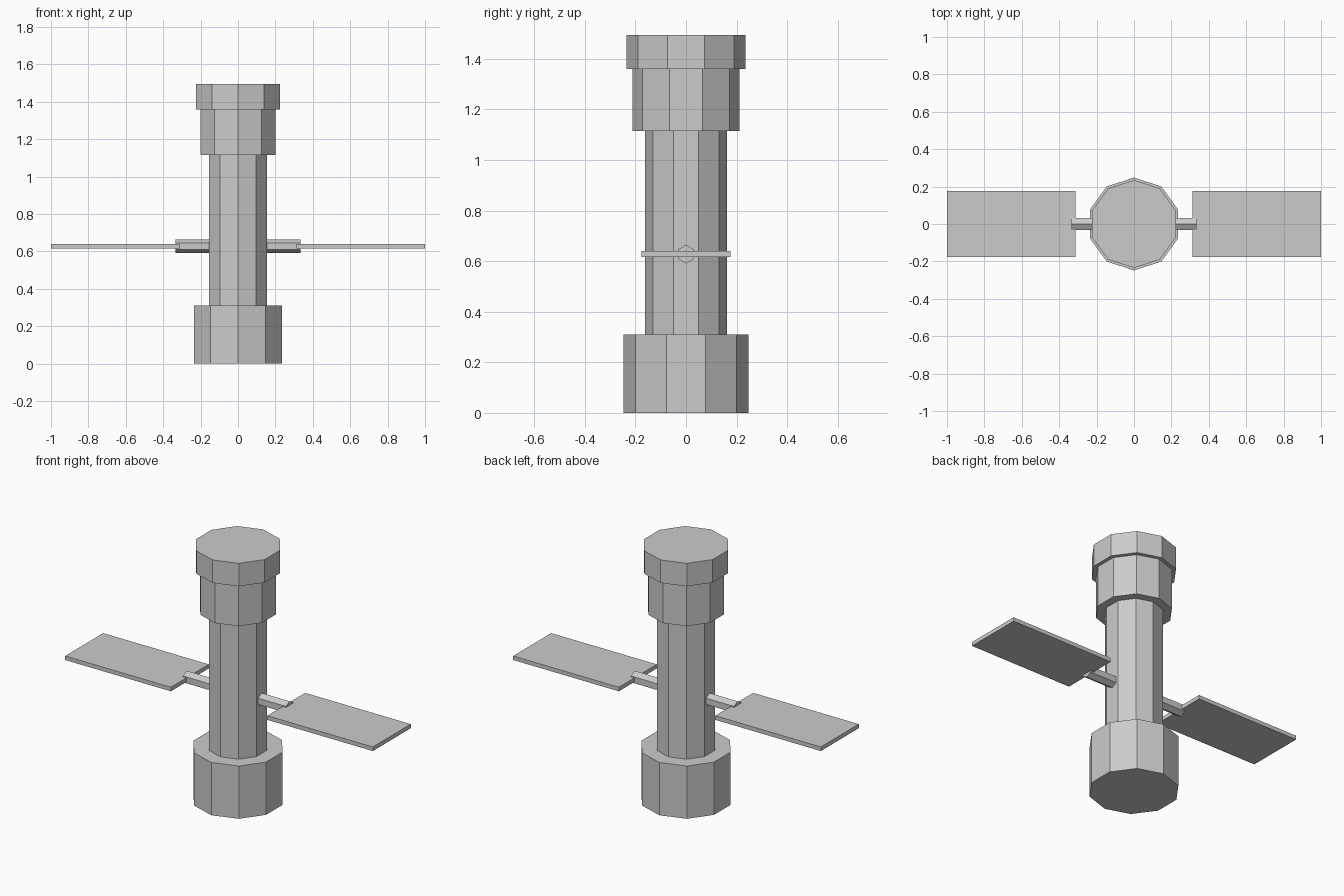
import bpy, bmesh
from math import sin, cos, pi
from mathutils import Matrix

if "Cube" in bpy.data.objects:
    bpy.data.objects.remove(bpy.data.objects["Cube"])


def make_object(name, bm):
    bmesh.ops.recalc_face_normals(bm, faces=bm.faces)
    mesh = bpy.data.meshes.new(name)
    bm.to_mesh(mesh)
    bm.free()
    obj = bpy.data.objects.new(name, mesh)
    bpy.context.collection.objects.link(obj)
    return obj


def prism(name, sides, radius, z0, z1, turn=None):
    """Upright prism with a corner on +y, optionally turned."""
    bm = bmesh.new()
    ring = [bm.verts.new((radius * sin(2 * pi * i / sides),
                          radius * cos(2 * pi * i / sides), z0)) for i in range(sides)]
    base = bm.faces.new(ring)
    ext = bmesh.ops.extrude_face_region(bm, geom=[base], use_keep_orig=True)
    top = [g for g in ext["geom"] if isinstance(g, bmesh.types.BMVert)]
    bmesh.ops.translate(bm, verts=top, vec=(0, 0, z1 - z0))
    if turn:
        bm.transform(turn)
    return make_object(name, bm)


def box(name, lo, hi):
    bm = bmesh.new()
    bmesh.ops.create_cube(bm, size=1)
    for v in bm.verts:
        v.co = [l + (h - l) * (c + 0.5) for l, h, c in zip(lo, hi, v.co)]
    return make_object(name, bm)


# Stacked ten-sided hull sections
for name, r, z0, z1 in [("base_module", 0.248, 0.0, 0.31),
                        ("main_hull", 0.162, 0.31, 1.115),
                        ("upper_module", 0.212, 1.115, 1.36),
                        ("top_cap", 0.235, 1.36, 1.495)]:
    prism(name, 10, r, z0, z1)

# Six-sided panel axle running through the hull along x
lay = Matrix.Translation((0, 0, 0.628)) @ Matrix.Rotation(pi / 2, 4, 'Y') @ Matrix.Rotation(pi / 2, 4, 'Z')
prism("panel_axle", 6, 0.037, -0.335, 0.335, lay)

# Flat panels on both sides
for side, x0, x1 in [("left", -1.0, -0.313), ("right", 0.313, 1.0)]:
    box(side + "_panel", (x0, -0.176, 0.617), (x1, 0.176, 0.641))
